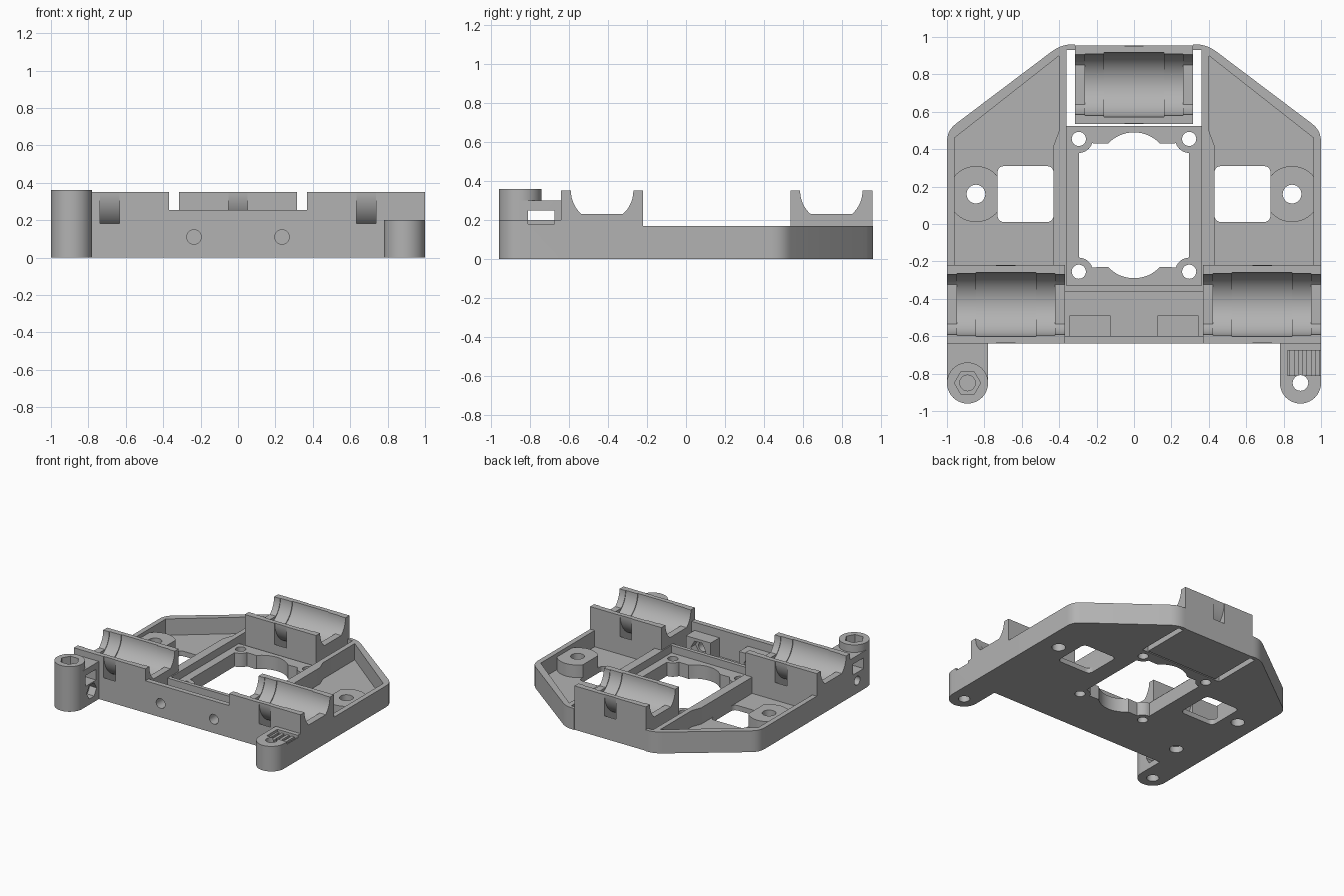
import bpy, bmesh
from math import sin, cos, pi, radians
from mathutils import Matrix, Vector

if "Cube" in bpy.data.objects:
    bpy.data.objects.remove(bpy.data.objects["Cube"])

grey = bpy.data.materials.new("plain grey plastic")
grey.use_nodes = True
COLOUR = (0.45, 0.45, 0.45, 1)
grey.diffuse_color = COLOUR
grey.node_tree.nodes["Principled BSDF"].inputs["Base Color"].default_value = COLOUR


# Helpers: every solid is a profile pushed along one axis
def prism(name, points, lo, hi, axis="z"):
    place = {"z": lambda a, b, c: (a, b, c),
             "x": lambda a, b, c: (c, a, b),
             "y": lambda a, b, c: (a, c, b)}[axis]
    bm = bmesh.new()
    face = bm.faces.new([bm.verts.new(place(a, b, lo)) for a, b in points])
    top = bmesh.ops.extrude_face_region(bm, geom=[face])["geom"]
    shift = Vector(place(0, 0, hi - lo))
    bmesh.ops.translate(bm, vec=shift, verts=[g for g in top if isinstance(g, bmesh.types.BMVert)])
    bmesh.ops.recalc_face_normals(bm, faces=bm.faces)
    mesh = bpy.data.meshes.new(name)
    bm.to_mesh(mesh)
    bm.free()
    mesh.materials.append(grey)
    ob = bpy.data.objects.new(name, mesh)
    bpy.context.collection.objects.link(ob)
    return ob


def rect(x0, x1, y0, y1):
    return [(x0, y0), (x1, y0), (x1, y1), (x0, y1)]


def box(name, x0, x1, y0, y1, z0, z1):
    return prism(name, rect(x0, x1, y0, y1), z0, z1)


def arc(cx, cy, r, start, end, n):
    steps = [radians(start + (end - start) * i / n) for i in range(n + 1)]
    return [(cx + r * cos(t), cy + r * sin(t)) for t in steps]


def circle(cx, cy, r, n=40):
    return arc(cx, cy, r, 0, 360, n)[:-1]


def rounded(points, r, n=5):
    out = []
    for i, p in enumerate(points):
        p = Vector(p)
        a = p + (Vector(points[i - 1]) - p).normalized() * r
        b = p + (Vector(points[(i + 1) % len(points)]) - p).normalized() * r
        for k in range(n + 1):
            t = k / n
            out.append(tuple(a * (1 - t) ** 2 + p * 2 * t * (1 - t) + b * t * t))
    return out


def combine(target, tool, op="DIFFERENCE"):
    mod = target.modifiers.new("cut", "BOOLEAN")
    mod.operation, mod.solver, mod.object = op, "EXACT", tool
    graph = bpy.context.evaluated_depsgraph_get()
    mesh = bpy.data.meshes.new_from_object(target.evaluated_get(graph))
    target.modifiers.clear()
    target.data = mesh
    bpy.data.objects.remove(tool)


def cut(target, points, lo, hi, axis="z"):
    combine(target, prism("cutter", points, lo, hi, axis))


def mirrored(points, s):
    return [(s * x, y) for x, y in points]


# Tray: rounded outline with shallow pockets
WALL, FLOOR = 0.17, 0.04
outline = [(-1, -.64), (1, -.64)] + rounded(
    [(1, -.3), (1, .5), (.39, .96), (-.39, .96), (-1, .5), (-1, -.3)], .06)[6:-6] 
tray = prism("tray", outline, 0, WALL)
pocket = [(.43, -.22), (.96, -.22), (.96, .46), (.4, .9), (.4, .5), (.43, .42)]
window = rounded(rect(.43, .73, .01, .31), .04)
for s in (-1, 1):
    cut(tray, mirrored(pocket, s), FLOOR, 1)
    cut(tray, mirrored(window, s), -1, 1)
    cut(tray, circle(s * .845, .16, .05), -1, 1)
    cut(tray, rect(*sorted((s * .37, s * 1.1)), -.7, -.22), -1, 1)
# Front bay, lowered motor frame, rear cradle gap
cut(tray, rect(-.37, .37, -.6, -.36), FLOOR, 1)
cut(tray, rect(-.36, .36, -.33, .53), .11, 1)
cut(tray, rect(-.36, .36, .525, .93), -1, 1)
cut(tray, rect(-.315, .315, .9, 1), -1, 1)

# Motor opening with scalloped ends and screw corners
quarter = [(.295, .1), (.295, .38)] + arc(.295, .455, .075, 270, 198, 8) + arc(0, .30, .19, 43, 90, 8)
right = [p for p in quarter]
upper = right + [(-x, y) for x, y in reversed(right[:-1])]
lower = [(x, .2 - y) for x, y in reversed(upper)][1:-1]
cut(tray, upper + lower, -1, 1)
for x in (-.295, .295):
    for y in (-.255, .455):
        cut(tray, circle(x, y, .038, 24), -1, 1)
for x in (-.235, .235):
    cut(tray, circle(x, .11, .039, 24), -.7, -.55, "y")

# Raised lip on the front wall
box("front_wall_lip", -.37, .37, -.64, -.6, WALL, .255)

# Mounting bosses and nut holders, one per side
for s, side in ((-1, "right"), (1, "left")):
    boss = prism(side + "_boss", circle(s * .845, .16, .15), FLOOR, .14)
    cut(boss, circle(s * .845, .16, .05), -1, 1)
    cut(boss, mirrored(window, s), -1, 1)
    cut(boss, rect(*sorted((s * .965, s * 1.2)), -1, 1), -1, 1)
    x = s * .235
    nut = box(side + "_nut_holder", x - .11, x + .11, -.6, -.49, FLOOR, .19)
    cut(nut, circle(x, .11, .066, 6), -.55, -.4, "y")
    cut(nut, circle(x, .11, .039, 24), -.7, -.5, "y")


# Bearing cradles with lipped ends and a tie channel beneath
def cradle(name, cx, cy):
    top, half, depth = .35, .315, .21
    ob = box(name, cx - half, cx + half, cy - depth, cy + depth, 0, top)
    drop = 48.6
    lip = arc(cy, top, .16, 180, 180 + drop, 8) + arc(cy, top, .16, 360 - drop, 360, 8)
    lip += [(cy + .16, 1), (cy - .16, 1)]
    cut(ob, lip, cx - 1, cx + 1, "x")
    cut(ob, circle(cy, top, .165, 64), cx - .262, cx + .262, "x")
    cut(ob, circle(cy, top, .172, 64), cx - .16, cx + .16, "x")
    band = arc(cy, top + .001, .27, 180, 360, 40) + arc(cy, top + .001, .207, 360, 180, 40)
    cut(ob, band, cx - .052, cx + .052, "x")
    return ob


right_cradle = cradle("right_cradle", -.685, -.43)
cradle("left_cradle", .685, -.43)
cradle("rear_cradle", 0, .745)
cut(right_cradle, circle(-.75, -.42, .05, 24), -1, .05)

# Belt anchors: tall post on the right, short post on the left
slot_y = (-.81, -.675)
tall = prism("tall_belt_post", circle(-.89, -.85, .11), 0, .36)
combine(tall, box("arm", -1, -.78, -.85, -.64, 0, .3), "UNION")
cut(tall, rect(*slot_y, .165, .25), -1.1, -.7, "x")
cut(tall, circle(-.89, -.85, .07, 6), .29, 1)
cut(tall, circle(-.89, -.85, .042, 24), .26, 1)
cut(tall, circle(-.89, -.85, .045, 24), -1, .12)
cut(tall, circle(-.73, .1, .035, 24), -1.1, -.7, "x")
cut(tall, circle(-.73, .1, .062, 6), -.84, -.7, "x")

short = prism("short_belt_post", circle(.89, -.85, .11), 0, .2)
combine(short, box("arm", .78, 1, -.85, -.64, 0, .2), "UNION")
cut(short, rect(.82, 1.1, *slot_y), .18, 1)
for i in range(4):
    x = .835 + i * .045
    cut(short, rect(x, x + .022, *slot_y), .165, 1)
cut(short, circle(.89, -.85, .042, 24), -1, 1)

# Smooth the round surfaces, keep the edges crisp
for ob in bpy.context.collection.objects:
    if ob.type == "MESH" and grey.name in ob.data.materials:
        ob.data.shade_smooth()
        ob.data.set_sharp_from_angle(angle=radians(30))
